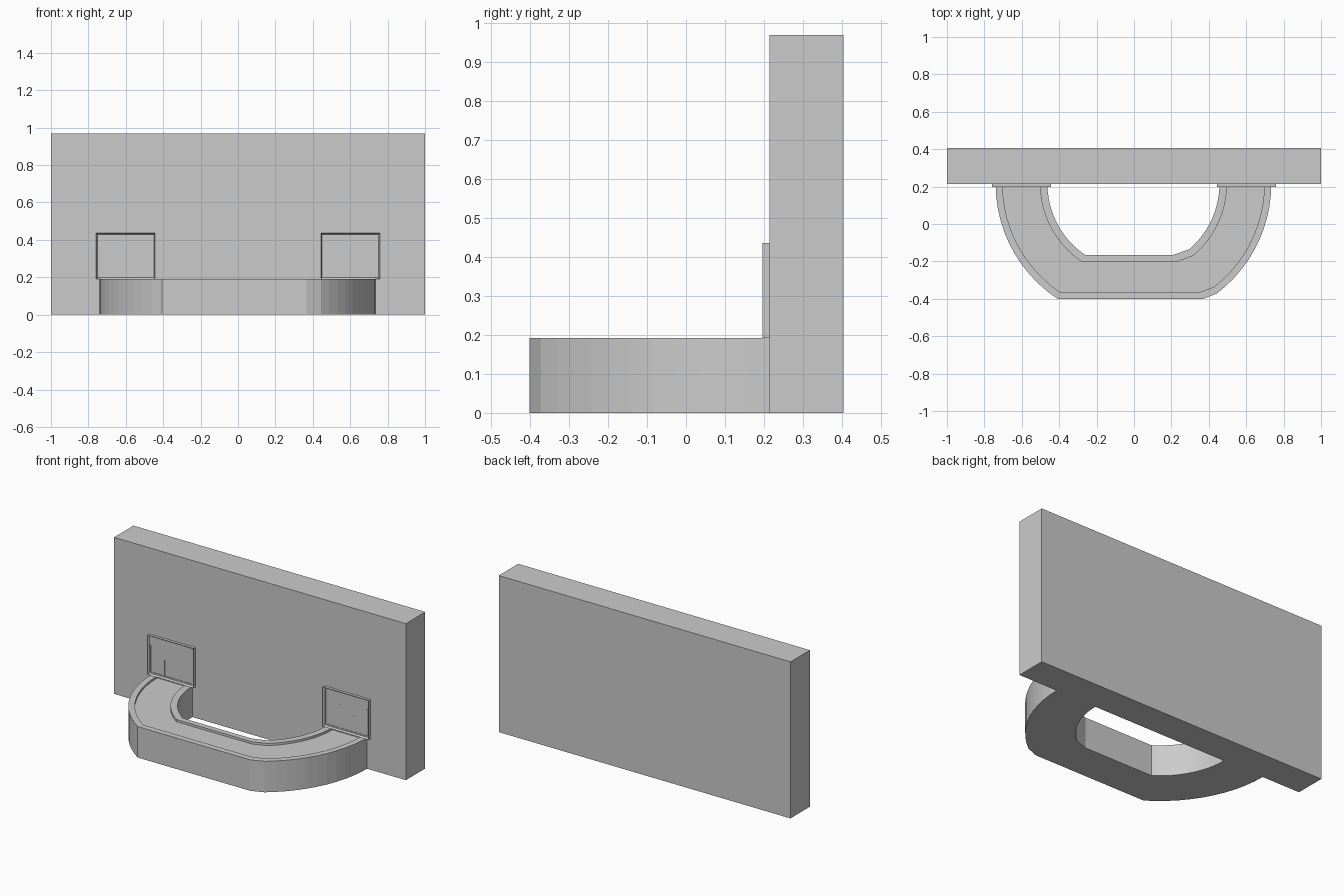
import bpy, bmesh, math

if "Cube" in bpy.data.objects:
    bpy.data.objects.remove(bpy.data.objects["Cube"])

WALL_Y = 0.215
SEGS = 11


def make_object(name, bm):
    bmesh.ops.recalc_face_normals(bm, faces=bm.faces)
    mesh = bpy.data.meshes.new(name)
    bm.to_mesh(mesh)
    bm.free()
    obj = bpy.data.objects.new(name, mesh)
    bpy.context.collection.objects.link(obj)
    return obj


def add_box(bm, x, y, z):
    verts = bmesh.ops.create_cube(bm, size=1)["verts"]
    for v in verts:
        v.co = [lo + (c + 0.5) * (hi - lo) for c, (lo, hi) in zip(v.co, (x, y, z))]
    return verts


# Back wall slab
bm = bmesh.new()
add_box(bm, (-1, 1), (WALL_Y, 0.405), (0, 0.97))
make_object("back_wall", bm)


# Curved counter: circle cut off by a straight front edge, right corner blunted
def counter_outline(radius, front_y, right_x):
    cx, cy = -0.003, WALL_Y
    end = math.asin((cy - front_y) / radius)
    pts = [(cx - radius * math.cos(end * i / SEGS), cy - radius * math.sin(end * i / SEGS))
           for i in range(SEGS + 1)]
    pts.append((right_x, front_y))
    stop = math.asin((cy - front_y - 0.03) / radius)
    for i in range(SEGS, -1, -1):
        a = stop * i / SEGS
        pts.append((cx + radius * math.cos(a), cy - radius * math.sin(a)))
    return pts


outer = counter_outline(0.737, -0.402, 0.365)
outer_lip = counter_outline(0.70, -0.365, 0.35)
inner_lip = counter_outline(0.50, -0.20, 0.235)
inner = counter_outline(0.46, -0.165, 0.21)
section = [(outer, 0), (outer, 0.192), (outer_lip, 0.192), (outer_lip, 0.178),
           (inner_lip, 0.178), (inner_lip, 0.192), (inner, 0.192), (inner, 0)]
bm = bmesh.new()
rows = [[bm.verts.new((x, y, z)) for x, y in line] for line, z in section]
for r, row in enumerate(rows):
    nxt = rows[(r + 1) % len(rows)]
    for i in range(len(row) - 1):
        bm.faces.new((row[i], row[i + 1], nxt[i + 1], nxt[i]))
for k in (0, -1):
    bm.faces.new([row[k] for row in rows])
make_object("curved_counter", bm)


# Framed panels above the counter ends, with a thin strip for each rib
RIBS = [(0.455, 0.425), (0.552, 0.355), (0.648, 0.305), (0.745, 0.375)]
for side, label in ((-1, "left"), (1, "right")):
    bm = bmesh.new()
    x = sorted((side * 0.443, side * 0.758))
    add_box(bm, x, (0.197, WALL_Y), (0.192, 0.436))
    bm.normal_update()
    front = [f for f in bm.faces if f.normal.y < -0.9]
    bmesh.ops.inset_region(bm, faces=front, thickness=0.010, depth=0)
    for v in front[0].verts:
        v.co.y += 0.010
    make_object(label + "_panel", bm)

    bm = bmesh.new()
    for rx, top in RIBS:
        add_box(bm, (side * rx - 0.003, side * rx + 0.003), (0.204, 0.208), (0.205, top))
    add_box(bm, (x[0] + 0.012, x[1] - 0.012), (0.204, 0.208), (0.203, 0.209))
    make_object(label + "_panel_ribs", bm)
